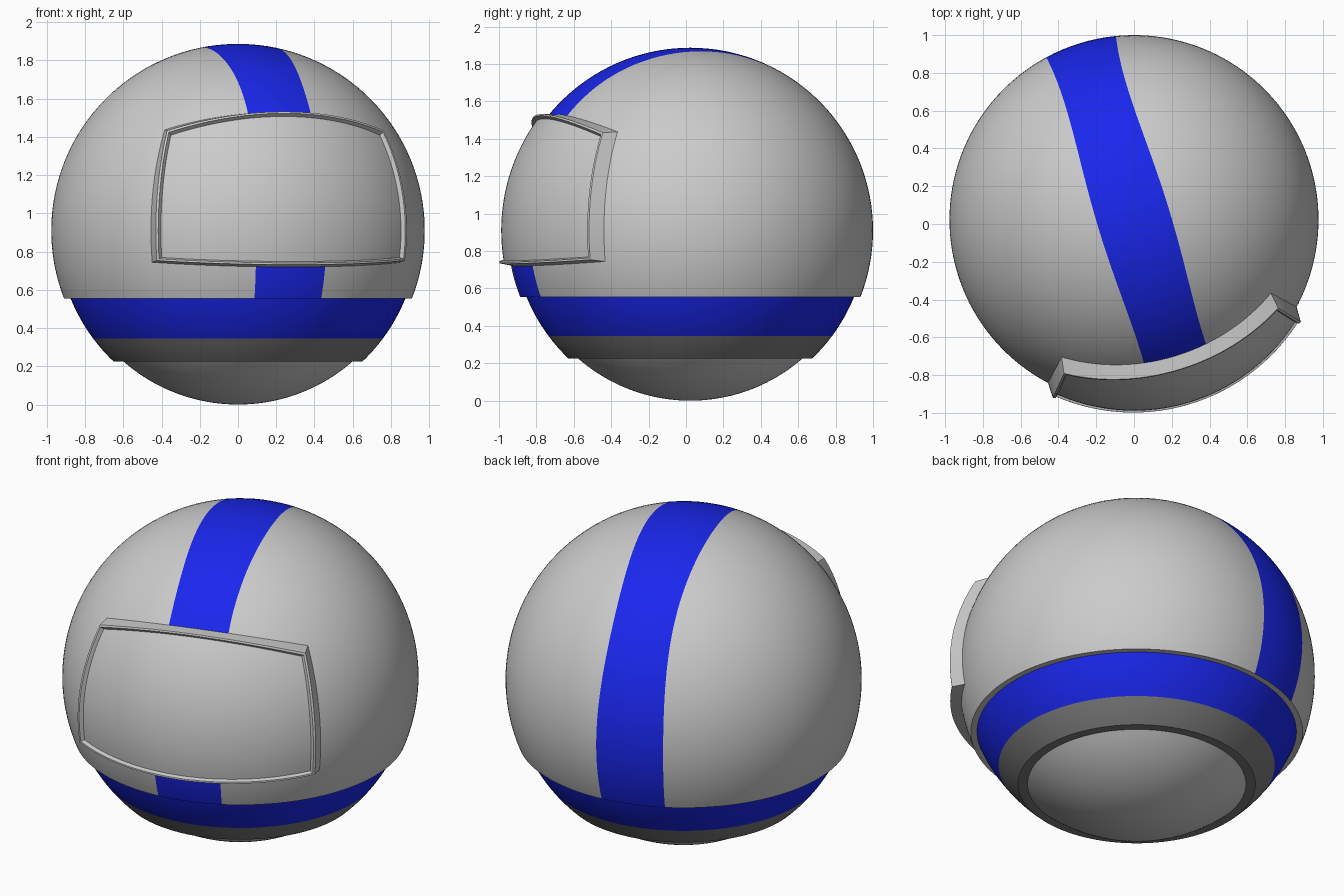
import bpy, bmesh
from math import sin, cos, asin, radians, pi, sqrt
from mathutils import Vector

if "Cube" in bpy.data.objects:
    bpy.data.objects.remove(bpy.data.objects["Cube"])

C = Vector((0, 0.023, 0.91))      # centre of all spheres
R = 0.977                         # shell radius
TURN = radians(17)                # stripe and visor are turned about z
SIDE = Vector((cos(TURN), sin(TURN), 0))
FRONT = Vector((sin(TURN), -cos(TURN), 0))
UP = Vector((0, 0, 1))
SHELL_Z, BAND_Z, BASE_Z = 0.555, 0.345, 0.225


def material(name, rgb):
    m = bpy.data.materials.new(name)
    m.diffuse_color = (*rgb, 1)
    m.use_nodes = True
    m.node_tree.nodes["Principled BSDF"].inputs["Base Color"].default_value = m.diffuse_color
    return m


blue = material("blue", (0.01, 0.02, 0.85))
dark = material("dark_grey", (0.2, 0.2, 0.2))


def grid(name, rows, closed=False, cut_z=None, mat=None):
    """Skin rows of points, optionally cut off below a height."""
    bm = bmesh.new()
    vs = [[bm.verts.new(p) for p in row] for row in rows]
    n = len(rows[0])
    for a, b in zip(vs, vs[1:]):
        for i in range(n if closed else n - 1):
            j = (i + 1) % n
            bm.faces.new((a[i], a[j], b[j], b[i]))
    bmesh.ops.remove_doubles(bm, verts=bm.verts, dist=1e-5)
    if cut_z is not None:
        bmesh.ops.bisect_plane(bm, geom=bm.verts[:] + bm.edges[:] + bm.faces[:],
                               plane_co=(0, 0, cut_z), plane_no=UP, clear_inner=True)
    bm.normal_update()
    for f in bm.faces:
        if f.normal.dot(f.calc_center_median() - C) < 0:
            f.normal_flip()
    me = bpy.data.meshes.new(name)
    bm.to_mesh(me)
    bm.free()
    ob = bpy.data.objects.new(name, me)
    bpy.context.collection.objects.link(ob)
    if mat:
        me.materials.append(mat)
    bpy.ops.object.select_all(action='DESELECT')
    ob.select_set(True)
    bpy.context.view_layer.objects.active = ob
    bpy.ops.object.shade_smooth_by_angle(angle=radians(30))
    return ob


# Shell: sphere around the sideways axis, split along the stripe edges
def edge_lat(t):
    return asin((0.182 + 0.011 * cos(4 * t)) / R)


def shell_point(lat, t):
    return C + R * (sin(lat) * SIDE + cos(lat) * (cos(t) * FRONT + sin(t) * UP))


def shell_rows(lat_at, steps):
    return [[shell_point(lat_at(k / steps, 2 * pi * i / 128), 2 * pi * i / 128)
             for i in range(128)] for k in range(steps + 1)]


for name, s in (("shell_left", -1), ("shell_right", 1)):
    grid(name, shell_rows(lambda f, t: s * (edge_lat(t) * (1 - f) + f * pi / 2), 32),
         True, SHELL_Z)
grid("stripe", shell_rows(lambda f, t: (2 * f - 1) * edge_lat(t), 8), True, SHELL_Z, blue)


# Lower bands and base: lathed arcs
def ring(radius, z):
    return [C + Vector((radius * cos(2 * pi * i / 128), radius * sin(2 * pi * i / 128), z - C.z))
            for i in range(128)]


def arc(r, z0, z1, steps):
    zs = [z0 + (z1 - z0) * k / steps for k in range(steps + 1)]
    return [ring(sqrt(max(0, r * r - (z - C.z) ** 2)), z) for z in zs]


R_BAND, R_BASE = 0.945, 0.91
grid("shell_rim", arc(R, SHELL_Z, SHELL_Z, 1)[:1] + arc(R_BAND, SHELL_Z, SHELL_Z, 1)[:1], True)
grid("blue_band", arc(R_BAND, SHELL_Z, BAND_Z, 8), True, mat=blue)
grid("grey_band", arc(R_BAND, BAND_Z, BASE_Z, 5) + arc(R_BASE, BASE_Z, BASE_Z, 1)[:1],
     True, mat=dark)
angles = [asin((BASE_Z - C.z) / R_BASE) * (1 - k / 20) - pi / 2 * k / 20 for k in range(21)]
grid("base", [ring(R_BASE * cos(a), C.z + R_BASE * sin(a)) for a in angles], True)


# Visor: rounded rectangle on the sphere, given by half width and edge elevations
def visor_point(u, v, level):
    half, top, top_corner, low, low_corner, r = level
    hi = top + (top_corner - top) * u * u
    lo = low + (low_corner - low) * u * u
    el = radians(lo + (hi - lo) * (v + 1) / 2)
    az = radians(half * u)
    return C + r * (cos(el) * (sin(az) * SIDE + cos(az) * FRONT) + sin(el) * UP)


LEVELS = [(45.2, 39.8, 33.0, -11.4, -9.9, 0.970),
          (41.5, 36.9, 30.3, -9.9, -8.7, 1.036),
          (40.8, 36.4, 29.8, -9.4, -8.2, 1.034),
          (40.5, 36.2, 29.6, -9.2, -8.0, 1.011)]
N = 40
steps = [-1 + 2 * i / N for i in range(N)]
border = ([(u, -1) for u in steps] + [(1, v) for v in steps]
          + [(-u, 1) for u in steps] + [(-1, -v) for v in steps])
grid("visor_frame", [[visor_point(u, v, lv) for u, v in border] for lv in LEVELS], True)
full = steps + [1]
grid("visor", [[visor_point(u, v, LEVELS[-1]) for u in full] for v in full])
